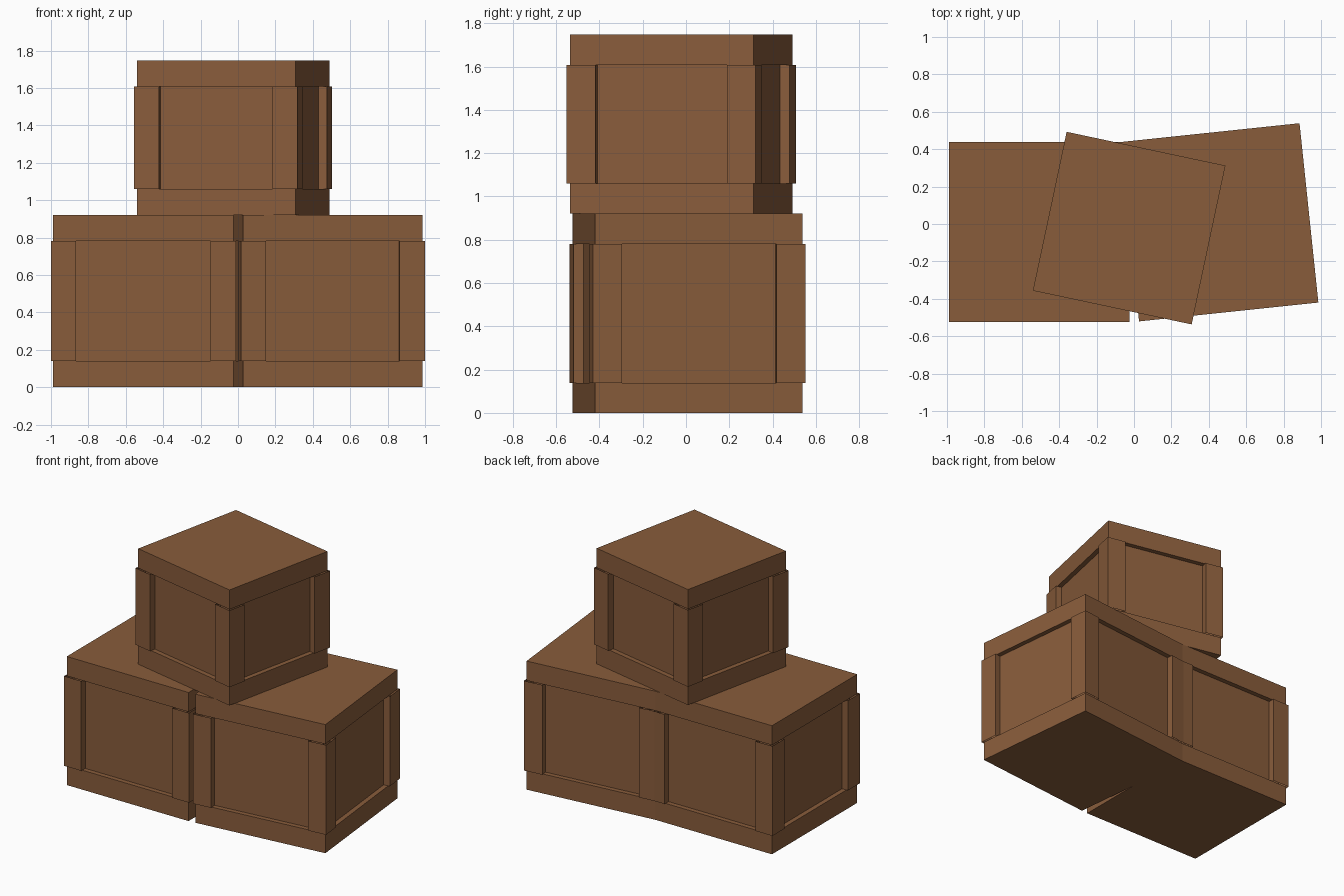
import bpy, bmesh, math
from mathutils import Matrix, Vector

if "Cube" in bpy.data.objects:
    bpy.data.objects.remove(bpy.data.objects["Cube"])

wood = bpy.data.materials.new("brown wood")
wood.diffuse_color = (0.25, 0.108, 0.044, 1)
wood.use_nodes = True
wood.node_tree.nodes["Principled BSDF"].inputs["Base Color"].default_value = wood.diffuse_color

RAIL = 0.139    # height of the top and bottom slabs
POST = 0.135    # corner post width
PROUD = 0.012   # how far posts stand out from the slabs
RECESS = 0.034  # how far panels sit behind the slab faces


def add_box(name, lo, hi, place, open_ends=False):
    lo, hi = Vector(lo), Vector(hi)
    bm = bmesh.new()
    bmesh.ops.create_cube(bm, size=1)
    size = hi - lo
    bmesh.ops.scale(bm, vec=size, verts=bm.verts)
    bmesh.ops.translate(bm, vec=(lo + hi) / 2, verts=bm.verts)
    if open_ends:
        bm.normal_update()
        caps = [f for f in bm.faces if abs(f.normal.z) > 0.9]
        bmesh.ops.delete(bm, geom=caps, context='FACES_ONLY')
    me = bpy.data.meshes.new(name)
    bm.to_mesh(me)
    bm.free()
    me.materials.append(wood)
    ob = bpy.data.objects.new(name, me)
    ob.matrix_world = place
    bpy.context.collection.objects.link(ob)


def crate(name, x, y, z, width, height, turn):
    place = Matrix.Translation((x, y, z)) @ Matrix.Rotation(math.radians(turn), 4, 'Z')
    h = width / 2
    p = h - RECESS
    # slabs and recessed panel body
    add_box(name + "_bottom_slab", (-h, -h, 0), (h, h, RAIL), place)
    add_box(name + "_top_slab", (-h, -h, height - RAIL), (h, h, height), place)
    add_box(name + "_panels", (-p, -p, RAIL), (p, p, height - RAIL), place)
    # corner posts (open sleeves between the slabs)
    outer, inner = h + PROUD, h + PROUD - POST
    for sx in (-1, 1):
        for sy in (-1, 1):
            xs = sorted((sx * outer, sx * inner))
            ys = sorted((sy * outer, sy * inner))
            add_box(name + "_corner_post", (xs[0], ys[0], RAIL),
                    (xs[1], ys[1], height - RAIL), place, True)


crate("left_crate", -0.506, -0.043, 0, 0.964, 0.92, 0)
crate("right_crate", 0.456, 0.009, 0, 0.964, 0.92, 6)
crate("upper_crate", -0.026, -0.022, 0.92, 0.868, 0.827, -12)
